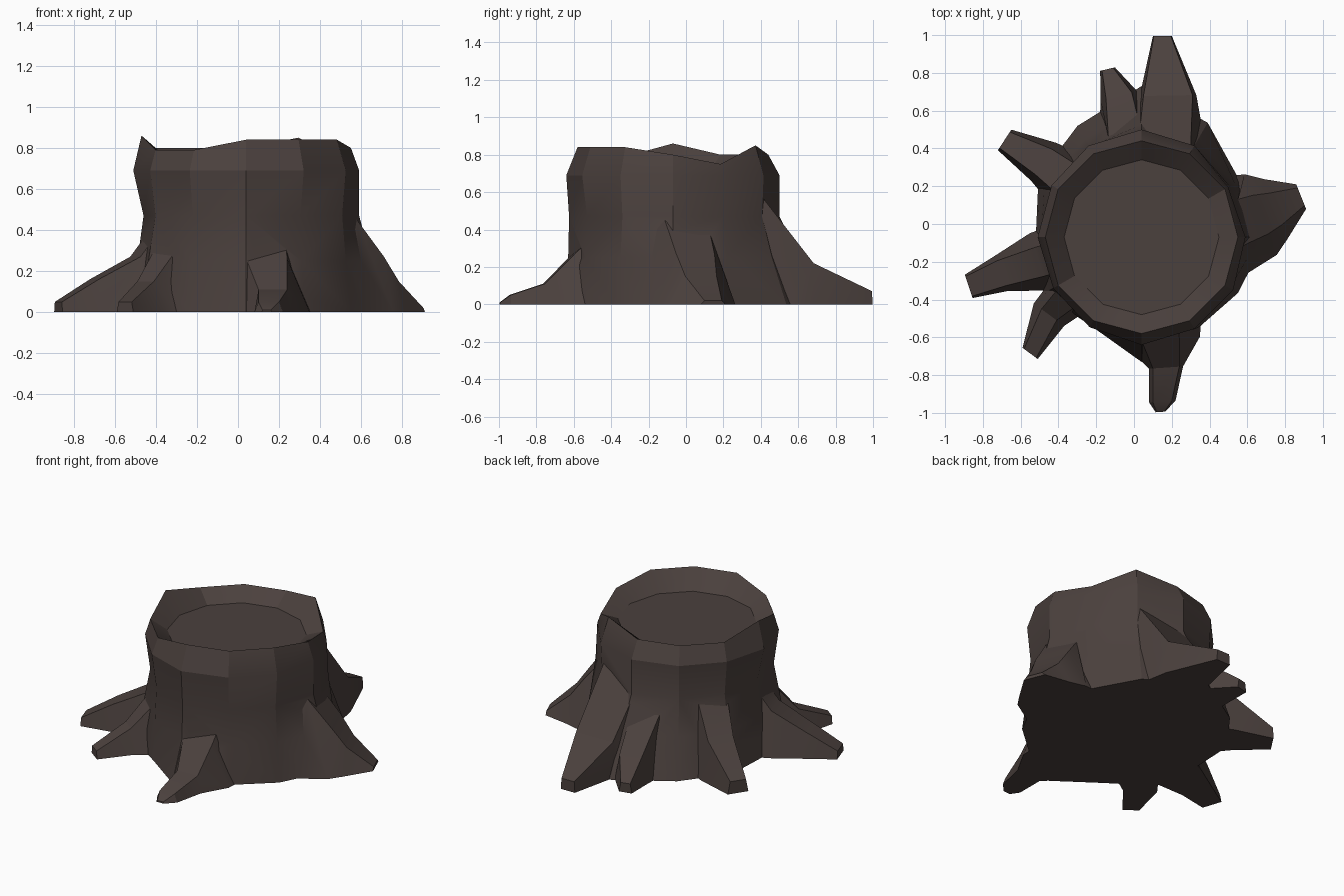
import bpy, bmesh, math
from mathutils import Vector

if "Cube" in bpy.data.objects:
    bpy.data.objects.remove(bpy.data.objects["Cube"])

bark = bpy.data.materials.new("bark")
bark.diffuse_color = (0.07, 0.052, 0.047, 1)
bark.use_nodes = True
bark.node_tree.nodes["Principled BSDF"].inputs["Base Color"].default_value = bark.diffuse_color


def loft(name, rings):
    """Closed skin through rings of equal point count, capped at both ends."""
    bm = bmesh.new()
    vs = [[bm.verts.new(p) for p in ring] for ring in rings]
    n = len(rings[0])
    for a, b in zip(vs, vs[1:]):
        for i in range(n):
            j = (i + 1) % n
            bm.faces.new((a[i], a[j], b[j], b[i]))
    bm.faces.new(vs[0])
    bm.faces.new(vs[-1])
    bmesh.ops.recalc_face_normals(bm, faces=bm.faces)
    me = bpy.data.meshes.new(name)
    bm.to_mesh(me)
    bm.free()
    me.materials.append(bark)
    ob = bpy.data.objects.new(name, me)
    bpy.context.collection.objects.link(ob)
    return ob


# Trunk: twelve columns, starting at +x and going counter-clockwise
CX, CY = 0.04, -0.07


def ring(radii, heights):
    if not isinstance(radii, list):
        radii = [radii] * 12
    if not isinstance(heights, list):
        heights = [heights] * 12
    return [(CX + r * math.cos(i * math.pi / 6), CY + r * math.sin(i * math.pi / 6), z)
            for i, (r, z) in enumerate(zip(radii, heights))]


base = [.66, .60, .70, .80, .68, .63, .56, .60, .54, .66, .57, .59]
low = [.61, .57, .61, .68, .60, .57, .53, .55, .53, .56, .54, .56]
waist = [.55, .54, .55, .57, .55, .52, .50, .51, .52, .555, .53, .54]
shoulder = [.55, .53, .56, .57, .56, .55, .55, .54, .55, .57, .56, .56]
rim = [.80, .75, .85, .80, .80, .80, .86, .79, .79, .84, .84, .84]
stump = loft("stump", [
    ring(base, 0), ring(low, .25), ring(waist, .47), ring(shoulder, .69),
    ring(.51, rim), ring(.41, .725)])


# Roots: sections (x, y, half width at ground, half width on top, height), tip first
def root(name, secs):
    d = (Vector(secs[0][:2]) - Vector(secs[-1][:2])).normalized()
    side = Vector((-d.y, d.x))
    rings = []
    for x, y, wb, wt, z in secs:
        c = Vector((x, y))
        rings.append([(*(c + side * w), h) for w, h in
                      ((wb, 0), (-wb, 0), (-wt, z), (wt, z))])
    return loft(name, rings)


roots = [
    root("right_root", [(.885, .145, .07, .05, .02), (.75, .08, .17, .09, .15),
                        (.67, .05, .23, .11, .27), (.45, -.03, .28, .13, .56)]),
    root("back_root", [(.15, .995, .05, .045, .07), (.18, .68, .15, .13, .22),
                       (.16, .40, .22, .14, .58)]),
    root("small_back_root", [(-.14, .82, .04, .03, .06), (-.08, .68, .10, .07, .17),
                             (-.03, .35, .16, .10, .50)]),
    root("back_left_root", [(-.685, .445, .065, .05, .08), (-.48, .33, .12, .08, .25),
                            (-.28, .18, .18, .10, .56)]),
    root("left_root", [(-.875, -.33, .065, .055, .05), (-.70, -.26, .10, .07, .16),
                       (-.50, -.20, .16, .08, .27), (-.33, -.15, .17, .08, .50)]),
    root("front_left_root", [(-.55, -.685, .05, .04, .05), (-.45, -.48, .10, .05, .15),
                             (-.28, -.32, .14, .08, .42)]),
    root("front_root", [(.14, -.995, .025, .02, .01), (.15, -.94, .07, .05, .05),
                        (.17, -.76, .09, .07, .11), (.14, -.61, .21, .10, .26),
                        (.10, -.42, .26, .12, .45)]),
]

# Merge the roots into the trunk
for r in roots:
    m = stump.modifiers.new(r.name, 'BOOLEAN')
    m.operation = 'UNION'
    m.solver = 'EXACT'
    m.object = r
bpy.context.view_layer.update()
merged = bpy.data.meshes.new_from_object(
    stump.evaluated_get(bpy.context.evaluated_depsgraph_get()))
stump.modifiers.clear()
stump.data = merged
for r in roots:
    bpy.data.objects.remove(r)

bpy.context.view_layer.objects.active = stump
stump.select_set(True)
bpy.ops.object.shade_smooth_by_angle(angle=math.radians(25))
